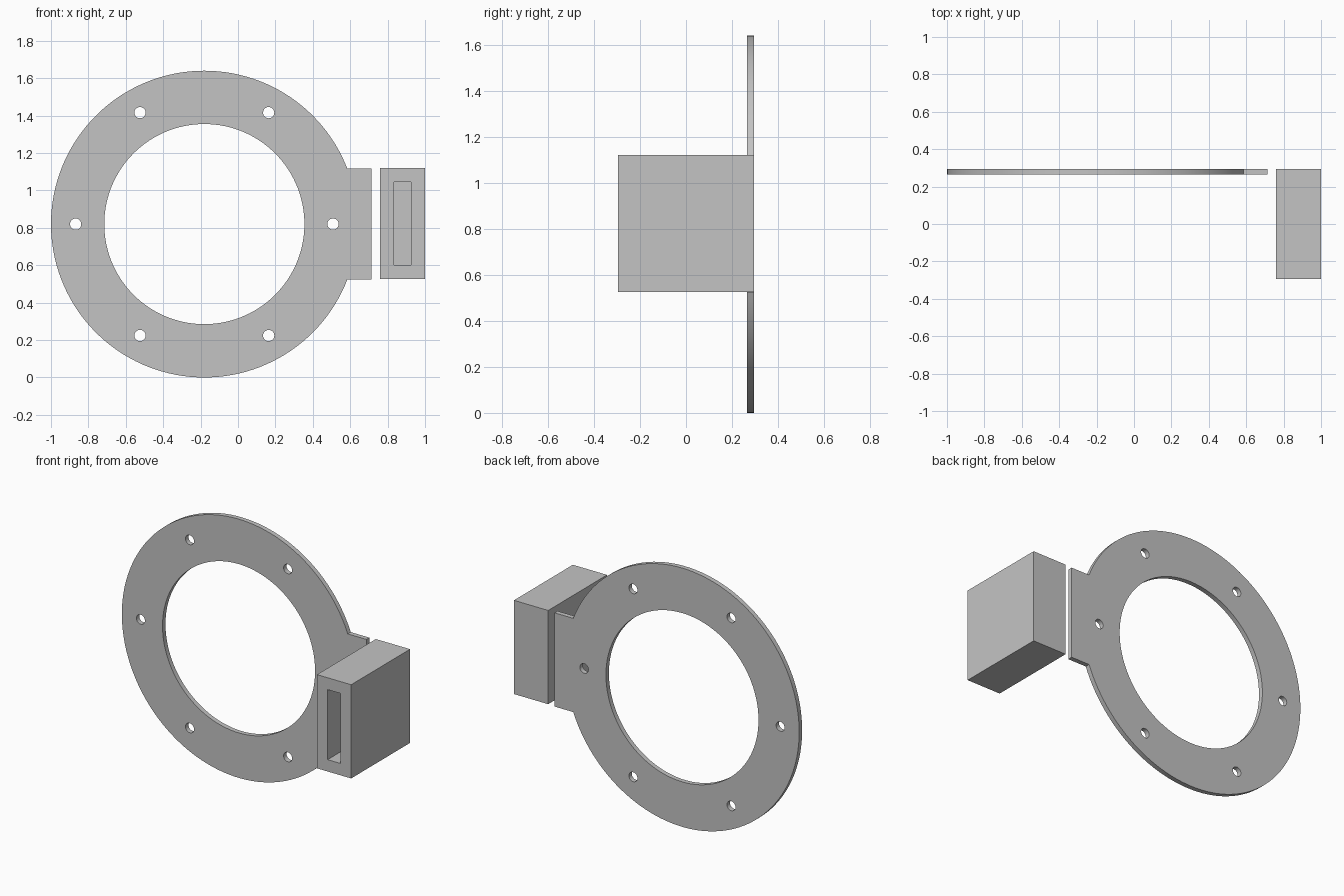
import bpy, bmesh
from math import sin, cos, asin, pi, radians
from mathutils import Vector, Matrix

default = bpy.data.objects.get("Cube")
if default:
    bpy.data.objects.remove(default, do_unlink=True)

grey = bpy.data.materials.new("light_grey")
grey.use_nodes = True
COLOUR = (0.55, 0.55, 0.55, 1)
grey.diffuse_color = COLOUR
grey.node_tree.nodes["Principled BSDF"].inputs["Base Color"].default_value = COLOUR

CENTRE_X, CENTRE_Z = -0.18, 0.82
OUTER_R, INNER_R, BOLT_R = 0.82, 0.535, 0.688
TAB_HALF, TAB_END = 0.297, 0.715 - CENTRE_X
WALL = 0.075


def arc(radius, start, end, steps, cx=0, cy=0):
    return [(cx + radius * cos(start + (end - start) * i / steps),
             cy + radius * sin(start + (end - start) * i / steps))
            for i in range(steps + 1)]


def add_loop(curve, points):
    spline = curve.splines.new('POLY')
    spline.points.add(len(points) - 1)
    for p, (x, y) in zip(spline.points, points):
        p.co = (x, y, 0, 1)
    spline.use_cyclic_u = True


# Ring plate with side tab, central opening and six bolt holes
curve = bpy.data.curves.new("ring_plate", 'CURVE')
curve.dimensions = '2D'
curve.fill_mode = 'BOTH'
curve.extrude = 0.015
a = asin(TAB_HALF / OUTER_R)
add_loop(curve, arc(OUTER_R, a, 2 * pi - a, 120) + [(TAB_END, -TAB_HALF), (TAB_END, TAB_HALF)])
add_loop(curve, arc(INNER_R, 0, 2 * pi, 120)[:-1])
for i in range(6):
    t = i * pi / 3
    add_loop(curve, arc(0.03, 0, 2 * pi, 32, BOLT_R * cos(t), BOLT_R * sin(t))[:-1])
plate = bpy.data.objects.new("ring_plate", curve)
bpy.context.collection.objects.link(plate)
plate.location = (CENTRE_X, 0.28, CENTRE_Z)
plate.rotation_euler = (pi / 2, 0, 0)
curve.materials.append(grey)
bpy.ops.object.select_all(action='DESELECT')
plate.select_set(True)
bpy.context.view_layer.objects.active = plate
bpy.ops.object.convert(target='MESH')
bm = bmesh.new()
bm.from_mesh(plate.data)
bmesh.ops.remove_doubles(bm, verts=bm.verts, dist=0.0001)
bmesh.ops.recalc_face_normals(bm, faces=bm.faces)
bm.to_mesh(plate.data)
bm.free()
bpy.ops.object.shade_smooth_by_angle(angle=radians(30))

# Housing block with a deep slot in its front face
bm = bmesh.new()
bmesh.ops.create_cube(bm, size=1, matrix=Matrix.Translation((0.88, 0, CENTRE_Z + 0.003))
                      @ Matrix.Diagonal((0.24, 0.59, 2 * TAB_HALF, 1)))
bm.normal_update()
front = min(bm.faces, key=lambda f: f.normal.y)
bmesh.ops.inset_region(bm, faces=[front], thickness=WALL, use_even_offset=True)
floor = bmesh.ops.extrude_discrete_faces(bm, faces=[front])["faces"][0]
bmesh.ops.translate(bm, verts=floor.verts, vec=Vector((0, 0.59 - WALL, 0)))
bmesh.ops.recalc_face_normals(bm, faces=bm.faces)
mesh = bpy.data.meshes.new("slotted_block")
bm.to_mesh(mesh)
bm.free()
mesh.materials.append(grey)
bpy.context.collection.objects.link(bpy.data.objects.new("slotted_block", mesh))
